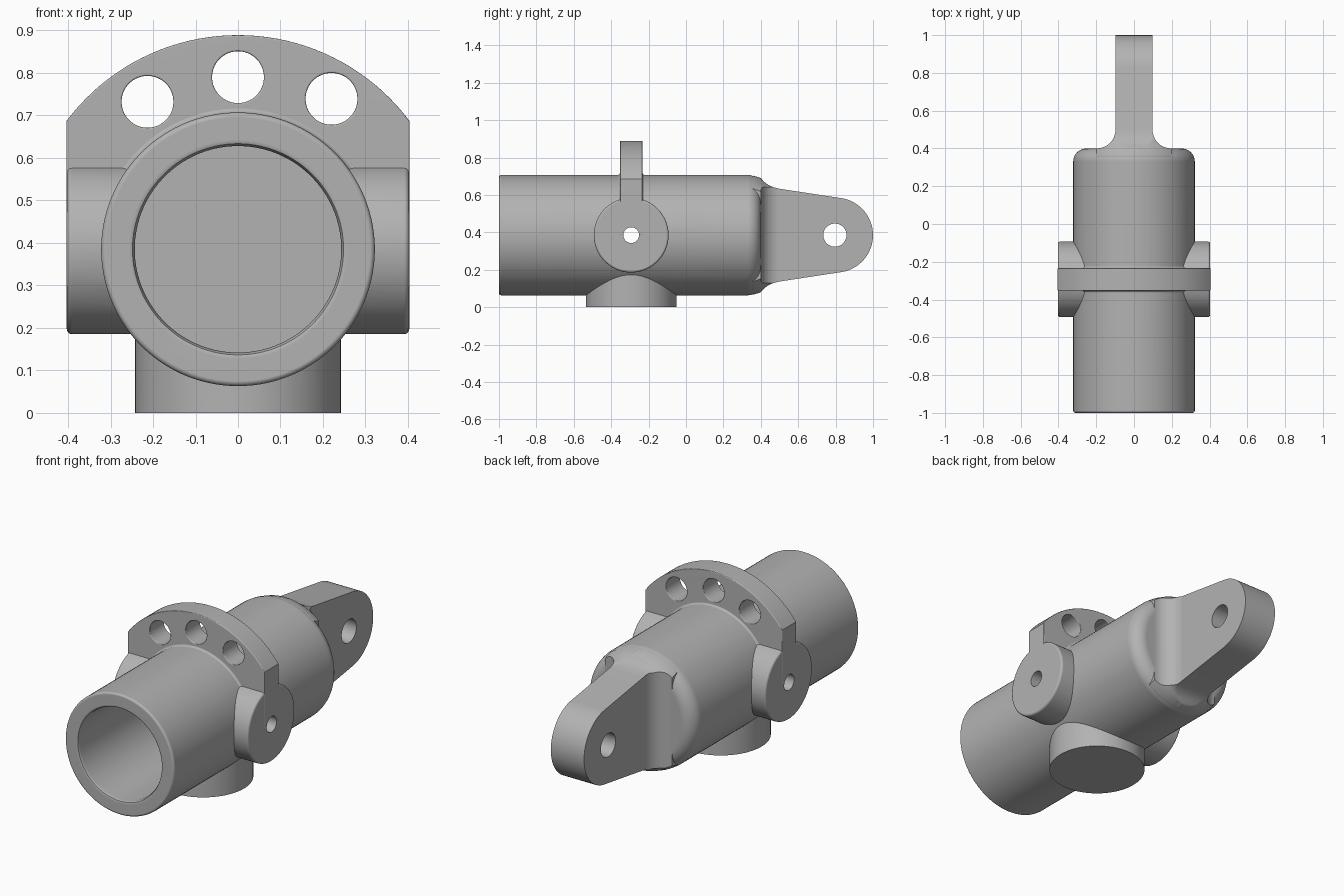
import bpy, bmesh
from math import sin, cos, pi, hypot, asin, degrees, radians
from mathutils import Vector

if "Cube" in bpy.data.objects:
    bpy.data.objects.remove(bpy.data.objects["Cube"], do_unlink=True)

AXIS_Z = 0.385       # height of the barrel axis
CROSS_Y = -0.293     # station of the trunnions, flange and boss
R = 0.322            # barrel radius
AXES = {"x": lambda a, b, t: (t, a, b),
        "y": lambda a, b, t: (a, t, b),
        "z": lambda a, b, t: (a, b, t)}

metal = bpy.data.materials.new("grey metal")
metal.use_nodes = True
GREY = (0.45, 0.45, 0.45, 1)
metal.diffuse_color = GREY
metal.node_tree.nodes["Principled BSDF"].inputs["Base Color"].default_value = GREY


def loft(name, rings, axis, centre=(0, 0, 0)):
    """Skin a list of (outline, station) rings and cap both ends."""
    bm = bmesh.new()
    loops = [[bm.verts.new(Vector(AXES[axis](a, b, t)) + Vector(centre))
              for a, b in outline] for outline, t in rings]
    for low, high in zip(loops, loops[1:]):
        for i in range(len(low)):
            j = (i + 1) % len(low)
            bm.faces.new((low[i], low[j], high[j], high[i]))
    bm.faces.new(loops[0])
    bm.faces.new(loops[-1])
    bmesh.ops.recalc_face_normals(bm, faces=bm.faces)
    mesh = bpy.data.meshes.new(name)
    bm.to_mesh(mesh)
    bm.free()
    mesh.materials.append(metal)
    obj = bpy.data.objects.new(name, mesh)
    bpy.context.collection.objects.link(obj)
    return obj


def arc(cx, cy, r, start, end, steps):
    return [(cx + r * cos(start + (end - start) * i / steps),
             cy + r * sin(start + (end - start) * i / steps)) for i in range(steps + 1)]


def revolve(name, profile, axis, centre, sides=96):
    turn = [(cos(2 * pi * (i + .5) / sides), sin(2 * pi * (i + .5) / sides)) for i in range(sides)]
    return loft(name, [([(r * c, r * s) for c, s in turn], t) for r, t in profile], axis, centre)


def prism(name, outline, axis, low, high):
    return loft(name, [(outline, low), (outline, high)], axis)


def apply(obj, mod):
    bpy.context.view_layer.objects.active = obj
    bpy.ops.object.modifier_apply(modifier=mod.name)


def combine(obj, other, operation):
    mod = obj.modifiers.new("combine", "BOOLEAN")
    mod.operation, mod.solver, mod.object = operation, "EXACT", other
    apply(obj, mod)
    bpy.data.objects.remove(other, do_unlink=True)


# Barrel with a softened mouth and a rounded rear shoulder
shoulder = arc(R - 0.07, 0.33, 0.07, 0, pi / 2, 10)
mouth = arc(R - 0.012, -0.988, 0.012, -pi / 2, 0, 4)
body = revolve("clevis_housing", mouth + shoulder, "y", (0, 0, AXIS_Z))

# Rear lug: side outline, flared plan and round envelope
tilt = 0.152
upper = [(0.30, 0.32), (0.36, 0.32), (0.40, 0.305), (0.42, 0.283),
         (0.44, 0.268), (0.465, 0.257), (0.50, 0.248)]
nose = arc(0.8, 0, 0.2, pi / 2 - tilt, tilt - pi / 2, 32)
side = upper + nose + [(y, -z) for y, z in reversed(upper)]
lug = prism("lug", [(y, z + AXIS_Z) for y, z in side], "x", -0.3, 0.3)
flare = [(0.2, 0.3)] + arc(0.198, 0.5, 0.1, -pi / 2, -pi, 12) + [(0.098, 1.1)]
plan = flare + [(-x, y) for x, y in reversed(flare)]
combine(lug, prism("lug_plan", plan, "z", -0.2, 1.2), "INTERSECT")
envelope = [(0.29, 0.2), (0.318, 0.36), (0.306, 0.40), (0.291, 0.42),
            (0.281, 0.44), (0.276, 0.48), (0.276, 1.2)]
combine(lug, revolve("lug_envelope", envelope, "y", (0, 0, AXIS_Z)), "INTERSECT")
combine(body, lug, "UNION")

# Trunnion on each side, with a rounded outer edge
edge = arc(0.188, 0.391, 0.012, 0, pi / 2, 4)
for sign in (-1, 1):
    profile = [(0.2, 0.1 * sign)] + [(r, t * sign) for r, t in edge]
    combine(body, revolve("trunnion", profile, "x", (0, CROSS_Y, AXIS_Z), 72), "UNION")

# Bottom boss
combine(body, revolve("bottom_boss", [(0.242, 0), (0.242, 0.35)], "z", (0, CROSS_Y, 0)), "UNION")

# Top flange with three holes and softened edges
half = 0.404
bend = asin(half / 0.504)
outline = [(-half, AXIS_Z)] + arc(0, AXIS_Z, 0.504, pi / 2 + bend, pi / 2 - bend, 40) + [(half, AXIS_Z)]
flange = prism("top_flange", outline, "y", CROSS_Y - 0.06, CROSS_Y + 0.06)
for x, z in ((-0.213, 0.732), (0, 0.79), (0.22, 0.739)):
    combine(flange, revolve("flange_hole", [(0.061, -0.2), (0.061, 0.2)], "y", (x, CROSS_Y, z), 48),
            "DIFFERENCE")
soften = flange.modifiers.new("soften", "BEVEL")
soften.width, soften.segments = 0.01, 3
soften.limit_method, soften.angle_limit = "ANGLE", radians(60)
apply(flange, soften)
combine(body, flange, "UNION")

# Fillet where the flange meets the barrel
sweep = arc(R + 0.018, -0.078, 0.02, pi, pi / 2, 5)
fillet_profile = sweep + [(r, -t) for r, t in reversed(sweep)]
fillet = revolve("flange_fillet", fillet_profile, "y", (0, CROSS_Y, AXIS_Z))
window = [(-0.39, 0.5), (0.39, 0.5), (0.39, 1), (-0.39, 1)]
combine(fillet, prism("fillet_window", window, "y", -0.6, 0), "INTERSECT")
combine(body, fillet, "UNION")

# Blind bore, trunnion cross hole and lug pin hole
bore = [(0.27, -1.05), (0.258, -1.0), (0.2485, -0.996), (0.243, -0.985), (0.243, 0.2)]
combine(body, revolve("bore", bore, "y", (0, 0, AXIS_Z)), "DIFFERENCE")
for name, r, y in (("cross_hole", 0.042, CROSS_Y), ("pin_hole", 0.062, 0.796)):
    combine(body, revolve(name, [(r, -0.6), (r, 0.6)], "x", (0, y, AXIS_Z), 40), "DIFFERENCE")

# Smooth shading with crisp edges
bpy.ops.object.select_all(action="DESELECT")
body.select_set(True)
bpy.context.view_layer.objects.active = body
bpy.ops.object.shade_smooth_by_angle(angle=radians(32))
weighted = body.modifiers.new("even_normals", "WEIGHTED_NORMAL")
weighted.keep_sharp = True
